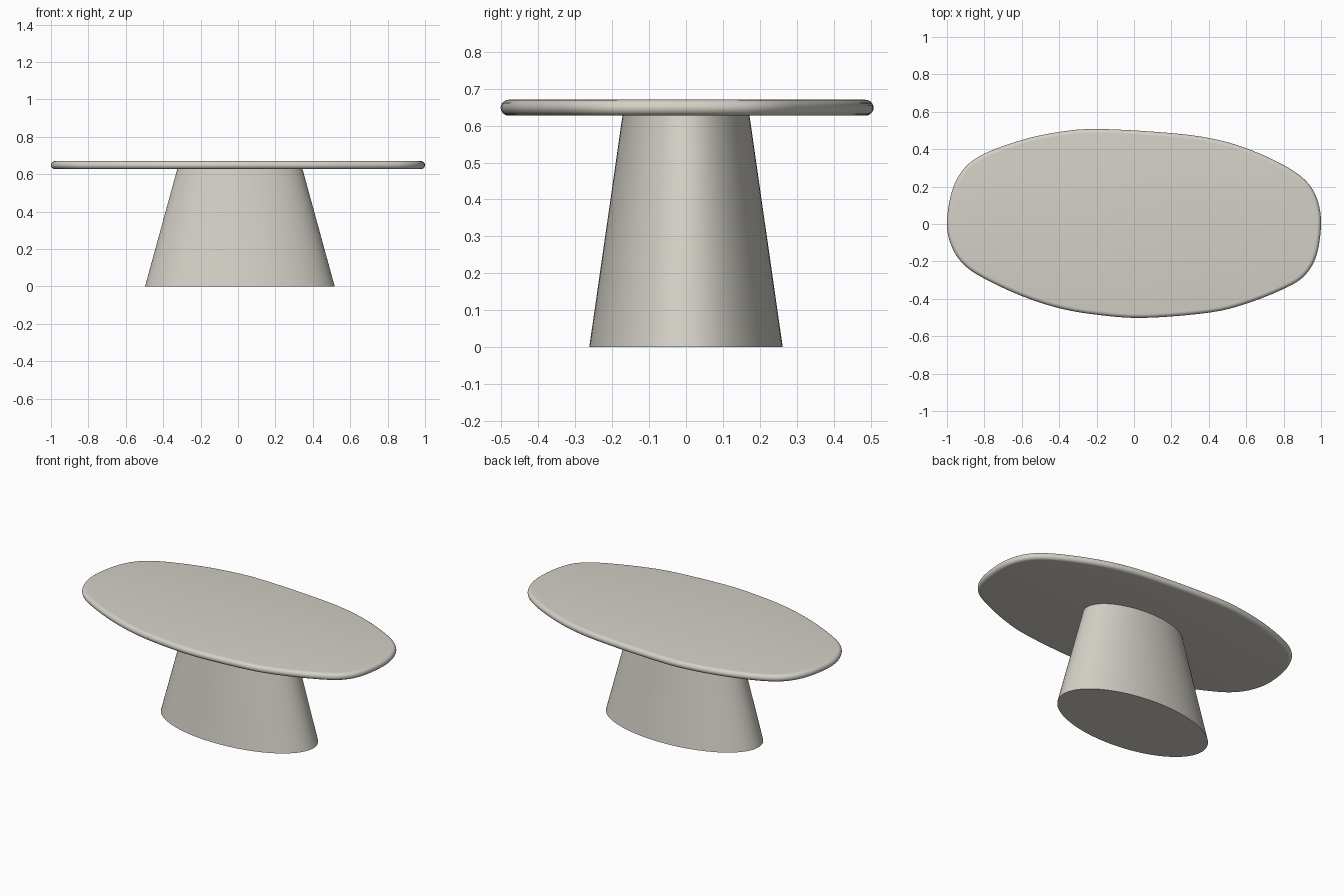
import bpy, bmesh, math
from mathutils import Vector

if "Cube" in bpy.data.objects:
    bpy.data.objects.remove(bpy.data.objects["Cube"])

stone = bpy.data.materials.new("warm_grey")
stone.diffuse_color = (0.66, 0.635, 0.575, 1)
stone.use_nodes = True
stone.node_tree.nodes["Principled BSDF"].inputs["Base Color"].default_value = stone.diffuse_color


def loft(name, rings):
    """Skin a stack of equal-length rings, closed at both ends."""
    bm = bmesh.new()
    rows = [[bm.verts.new(p) for p in ring] for ring in rings]
    n = len(rows[0])
    for a, b in zip(rows, rows[1:]):
        for i in range(n):
            j = (i + 1) % n
            bm.faces.new((a[i], a[j], b[j], b[i]))
    bm.faces.new(rows[0][::-1])
    bm.faces.new(rows[-1])
    bmesh.ops.recalc_face_normals(bm, faces=bm.faces)
    mesh = bpy.data.meshes.new(name)
    bm.to_mesh(mesh)
    bm.free()
    mesh.materials.append(stone)
    obj = bpy.data.objects.new(name, mesh)
    bpy.context.collection.objects.link(obj)
    bpy.ops.object.select_all(action='DESELECT')
    obj.select_set(True)
    bpy.context.view_layer.objects.active = obj
    bpy.ops.object.shade_smooth_by_angle(angle=math.radians(35))
    return obj


def smooth_loop(points, steps):
    """Closed Catmull-Rom curve through the points."""
    pts = [Vector(p) for p in points]
    n = len(pts)
    out = []
    for i in range(n):
        a, b, c, d = (pts[(i + k) % n] for k in (-1, 0, 1, 2))
        for s in range(steps):
            t = s / steps
            out.append(0.5 * (2 * b + (c - a) * t + (2 * a - 5 * b + 4 * c - d) * t ** 2
                              + (3 * b - a - 3 * c + d) * t ** 3))
    return out


# Pebble-shaped top, counter-clockwise from the right end
outline = smooth_loop([
    (1.0, 0.0), (0.98, 0.13), (0.92, 0.23), (0.8, 0.315), (0.6, 0.405), (0.4, 0.46),
    (0.15, 0.49), (-0.2, 0.508), (-0.4, 0.492), (-0.6, 0.449), (-0.8, 0.376),
    (-0.91, 0.295), (-0.975, 0.17), (-1.0, 0.0), (-0.975, -0.12), (-0.91, -0.217),
    (-0.8, -0.292), (-0.6, -0.385), (-0.4, -0.45), (-0.2, -0.485), (0.05, -0.502),
    (0.4, -0.474), (0.6, -0.426), (0.8, -0.347), (0.91, -0.278), (0.975, -0.17)], 6)


def inset(loop, d):
    n = len(loop)
    out = []
    for i, p in enumerate(loop):
        t = (loop[(i + 1) % n] - loop[i - 1]).normalized()
        out.append(p + Vector((-t.y, t.x)) * d)
    return out


# Rounded rim: half-oval section swept round the outline
z0, z1, depth = 0.627, 0.67, 0.022
mid, half = (z0 + z1) / 2, (z1 - z0) / 2
rings = []
for k in range(13):
    a = -math.pi / 2 + math.pi * k / 12
    ring = inset(outline, depth * (1 - math.cos(a)))
    rings.append([(p.x, p.y, mid + half * math.sin(a)) for p in ring])
loft("table_top", rings)


# Tapered oval pedestal
def oval(cx, rx, ry, z, n=96):
    return [(cx + rx * math.cos(2 * math.pi * i / n), ry * math.sin(2 * math.pi * i / n), z)
            for i in range(n)]


loft("pedestal", [oval(0.01, 0.507, 0.262, 0), oval(0.01, 0.335, 0.172, z0)])
